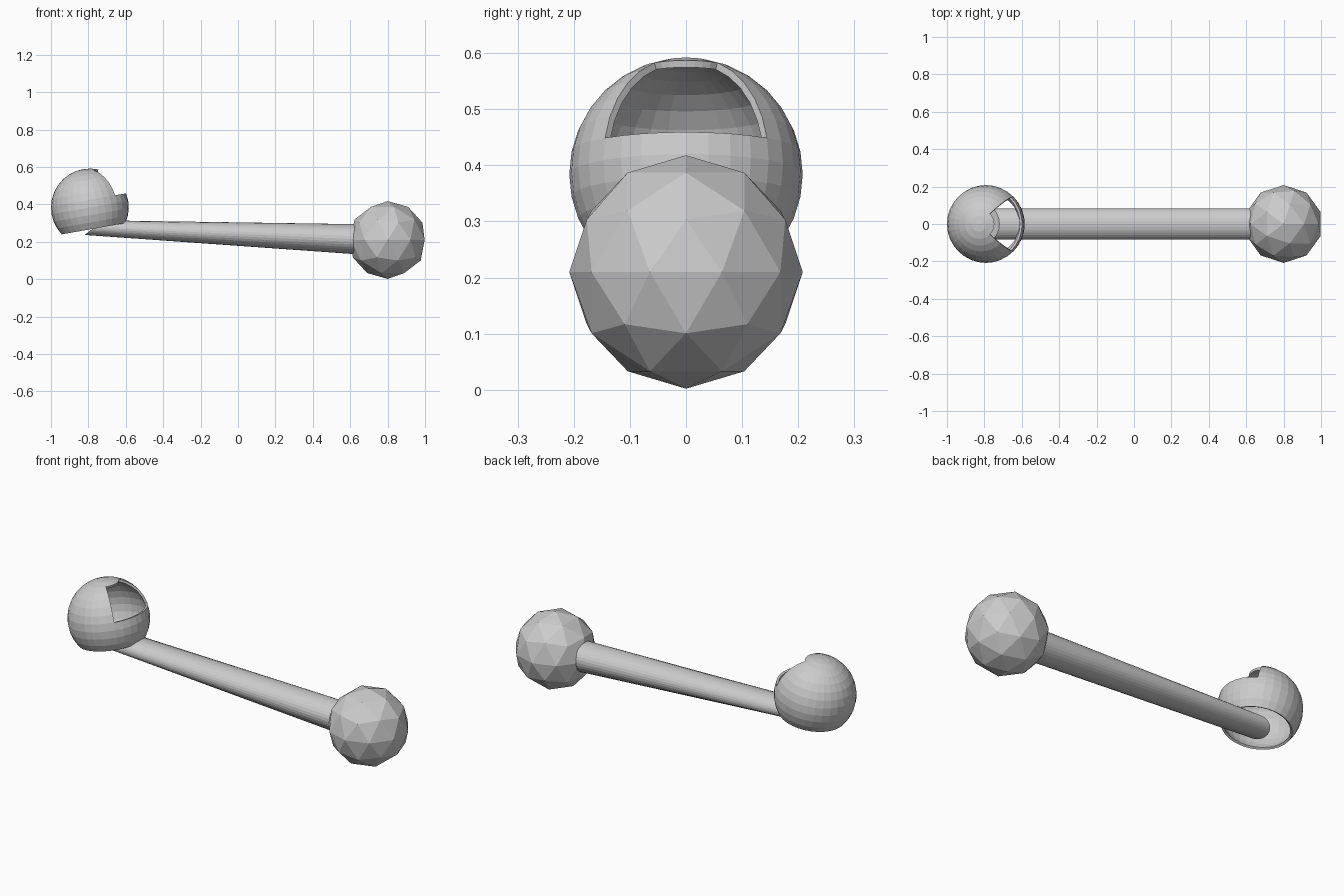
import bpy, bmesh, math
from mathutils import Matrix, Vector

if "Cube" in bpy.data.objects:
    bpy.data.objects.remove(bpy.data.objects["Cube"])


def add_object(name, bm):
    mesh = bpy.data.meshes.new(name)
    bm.normal_update()
    bm.to_mesh(mesh)
    bm.free()
    obj = bpy.data.objects.new(name, mesh)
    bpy.context.collection.objects.link(obj)
    return obj


R = 0.208

# Faceted ball at the right end
bm = bmesh.new()
bmesh.ops.create_icosphere(bm, subdivisions=2, radius=R,
                           matrix=Matrix.Translation((0.8, 0, 0.21)))
add_object("faceted_ball", bm)

# Hollow ball: open bottom and a window facing the rod
bm = bmesh.new()
bmesh.ops.create_uvsphere(bm, u_segments=32, v_segments=16, radius=R)
removed = []
for f in bm.faces:
    c = f.calc_center_median()
    lat = math.degrees(math.asin(c.z / c.length))
    lon = math.degrees(math.atan2(c.y, c.x))
    if lat < -33.75 or (abs(lon) < 45 and 11.25 < lat < 67.5):
        removed.append(f)
bmesh.ops.delete(bm, geom=removed, context='FACES')
shell = add_object("hollow_ball", bm)
shell.location = (-0.792, 0, 0.384)
shell.rotation_euler = (0, math.radians(-10), 0)
solid = shell.modifiers.new("thickness", 'SOLIDIFY')
solid.thickness = 0.0125
solid.offset = -1

# Connecting rod: round at the right, flattened and slanted at the left
SIDES = 32
bm = bmesh.new()


def ring(x, z, half_width, half_height, slant):
    verts = []
    for i in range(SIDES):
        a = 2 * math.pi * i / SIDES
        verts.append(bm.verts.new(Vector((x + slant * math.sin(a),
                                          half_width * math.cos(a),
                                          z + half_height * math.sin(a)))))
    return verts


left = ring(-0.77, 0.276, 0.083, 0.039, 0.05)
right = ring(0.8, 0.207, 0.083, 0.085, 0)
for i in range(SIDES):
    j = (i + 1) % SIDES
    bm.faces.new((left[i], left[j], right[j], right[i]))
bm.faces.new(left)
bm.faces.new(right)
bmesh.ops.recalc_face_normals(bm, faces=bm.faces)
add_object("connecting_rod", bm)
